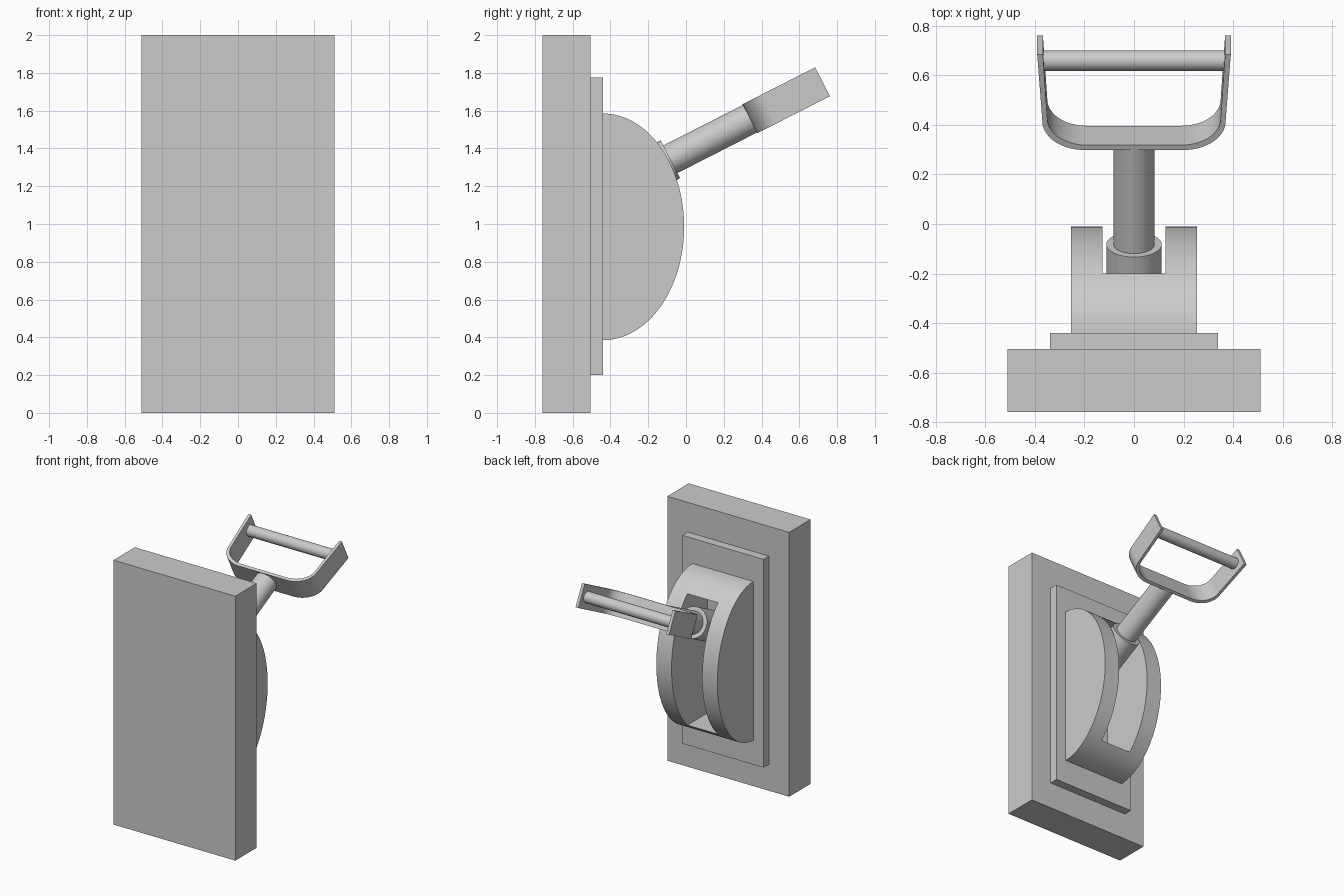
import bpy, bmesh, math
from mathutils import Vector, Matrix

if "Cube" in bpy.data.objects:
    bpy.data.objects.remove(bpy.data.objects["Cube"])

grey = bpy.data.materials.new("plain grey")
grey.diffuse_color = (0.6, 0.6, 0.6, 1)
grey.use_nodes = True
grey.node_tree.nodes["Principled BSDF"].inputs["Base Color"].default_value = grey.diffuse_color

# Handle frame: local x = world x, local y = along the handle, local z = across it
ANGLE = math.radians(27)
HANDLE = Matrix.Translation((0, 0.338, 1.557)) @ Matrix.Rotation(ANGLE, 4, 'X')


def finish(name, bm, matrix=Matrix(), smooth=False):
    bmesh.ops.transform(bm, matrix=matrix, verts=bm.verts)
    bmesh.ops.recalc_face_normals(bm, faces=bm.faces)
    me = bpy.data.meshes.new(name)
    bm.to_mesh(me)
    bm.free()
    me.materials.append(grey)
    ob = bpy.data.objects.new(name, me)
    bpy.context.collection.objects.link(ob)
    if smooth:
        smooth_object(ob)
    return ob


def smooth_object(ob):
    bpy.ops.object.select_all(action='DESELECT')
    ob.select_set(True)
    bpy.context.view_layer.objects.active = ob
    bpy.ops.object.shade_smooth_by_angle(angle=math.radians(35))


def box(name, x, y, z):
    """Box spanning the given (low, high) ranges."""
    bm = bmesh.new()
    bmesh.ops.create_cube(bm, size=1)
    for v in bm.verts:
        v.co = Vector([(r[0] + r[1]) / 2 + c * (r[1] - r[0])
                       for r, c in zip((x, y, z), v.co)])
    return finish(name, bm)


def extrude(name, points, step, matrix=Matrix()):
    """Closed outline extruded along step."""
    bm = bmesh.new()
    face = bm.faces.new([bm.verts.new(p) for p in points])
    ext = bmesh.ops.extrude_face_region(bm, geom=[face])
    bmesh.ops.translate(bm, vec=step,
                        verts=[g for g in ext['geom'] if isinstance(g, bmesh.types.BMVert)])
    return finish(name, bm, matrix)


def rod(name, radius, start, end, axis):
    """Cylinder in the handle frame along 'X' or 'Y'."""
    bm = bmesh.new()
    bmesh.ops.create_cone(bm, cap_ends=True, segments=48, radius1=radius,
                          radius2=radius, depth=(Vector(end) - Vector(start)).length)
    turn = Matrix.Rotation(math.pi / 2, 4, 'Y' if axis == 'X' else 'X')
    mid = (Vector(start) + Vector(end)) / 2
    return finish(name, bm, HANDLE @ Matrix.Translation(mid) @ turn, True)


# Wall block and mounting plate
box("wall_block", (-0.51, 0.51), (-0.76, -0.505), (0, 2))
box("mounting_plate", (-0.34, 0.34), (-0.505, -0.44), (0.2, 1.775))

# Half-oval housing with a slot cut through its middle
arc = [math.pi * i / 64 - math.pi / 2 for i in range(65)]
housing = extrude("housing",
                  [(-0.255, -0.44 + 0.43 * math.cos(a), 0.985 + 0.6 * math.sin(a)) for a in arc],
                  (0.51, 0, 0))
cutter = box("slot_cutter", (-0.128, 0.128), (-0.6, 0.2), (0.488, 1.482))
cutter.hide_render = True
mod = housing.modifiers.new("slot", 'BOOLEAN')
mod.operation, mod.solver, mod.object = 'DIFFERENCE', 'EXACT', cutter
bpy.context.view_layer.objects.active = housing
bpy.ops.object.modifier_apply(modifier=mod.name)
bpy.data.objects.remove(cutter)
smooth_object(housing)

# Lever: collar in the slot, shaft, and cross grip
rod("collar", 0.112, (0, -0.87, 0), (0, -0.472, 0), 'Y')
rod("shaft", 0.082, (0, -0.5, 0), (0, 0.01, 0), 'Y')
rod("grip_bar", 0.042, (-0.372, 0.361, 0), (0.372, 0.361, 0), 'X')

# U-shaped bracket: rounded corner then slightly flared arms
outer = [(0.2 + 0.17 * math.sin(t), 0.13 - 0.13 * math.cos(t))
         for t in [math.pi / 2 * i / 14 for i in range(15)]] + [(0.391, 0.432)]
inner = [(0.19 + 0.16 * math.sin(t), 0.14 - 0.118 * math.cos(t))
         for t in [math.pi / 2 * i / 14 for i in range(15)]] + [(0.368, 0.432)]
right = outer + inner[::-1]
loop = ([(x, y, -0.086) for x, y in right]
        + [(-x, y, -0.086) for x, y in inner + outer[::-1]])
bracket = extrude("grip_bracket", loop, (0, 0, 0.172), HANDLE)
smooth_object(bracket)
